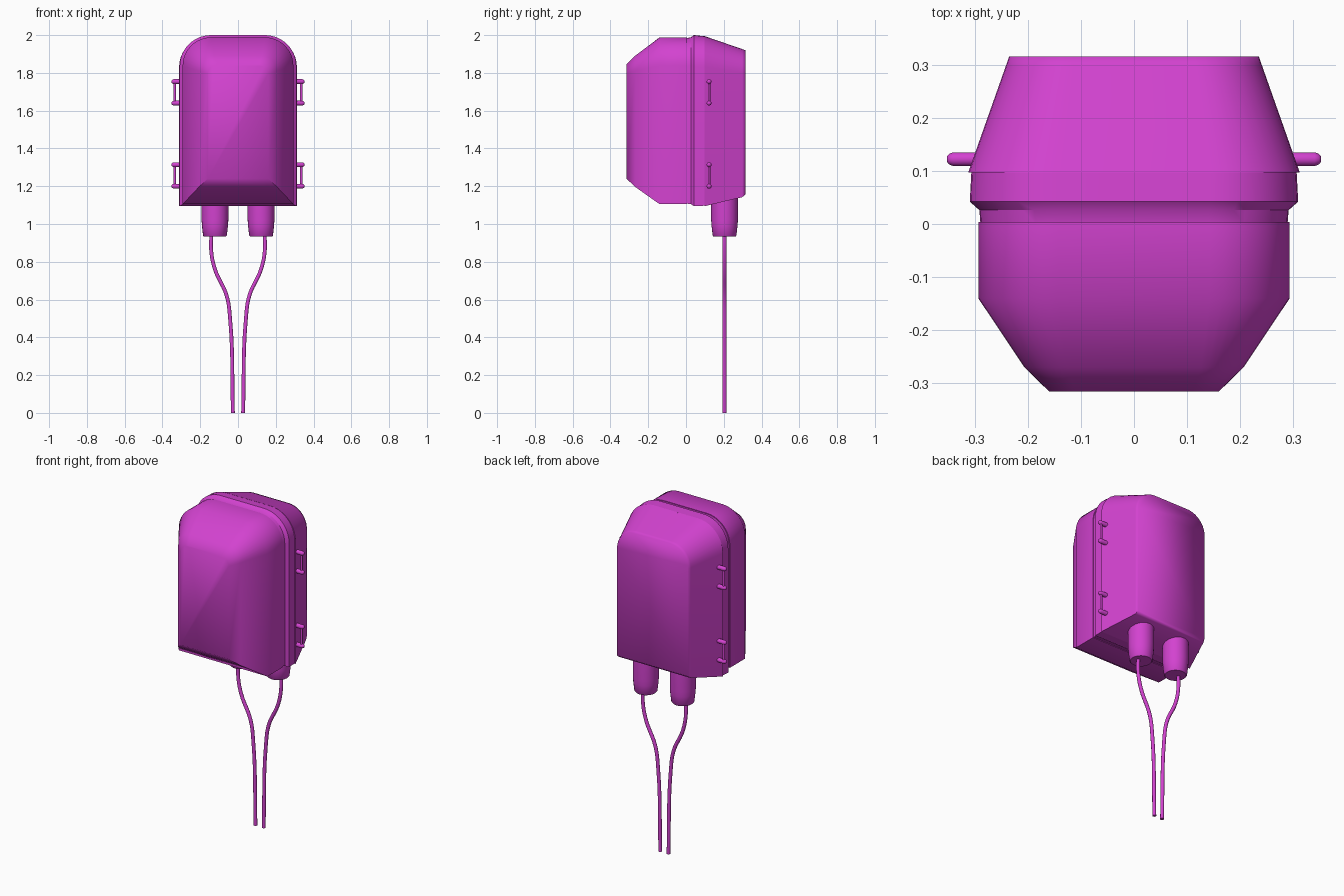
import bpy, bmesh, math
from mathutils import Vector, Matrix

if "Cube" in bpy.data.objects:
    bpy.data.objects.remove(bpy.data.objects["Cube"])

mat = bpy.data.materials.new("magenta")
mat.diffuse_color = (0.65, 0.055, 0.63, 1)
mat.use_nodes = True
mat.node_tree.nodes["Principled BSDF"].inputs["Base Color"].default_value = mat.diffuse_color


def finish(ob, angle):
    ob.data.materials.append(mat)
    bpy.ops.object.select_all(action='DESELECT')
    ob.select_set(True)
    bpy.context.view_layer.objects.active = ob
    bpy.ops.object.shade_smooth_by_angle(angle=math.radians(angle))


def mesh_object(name, bm, angle):
    bmesh.ops.recalc_face_normals(bm, faces=bm.faces)
    me = bpy.data.meshes.new(name)
    bm.to_mesh(me)
    bm.free()
    ob = bpy.data.objects.new(name, me)
    bpy.context.collection.objects.link(ob)
    finish(ob, angle)


def skin(bm, rings):
    for a, b in zip(rings, rings[1:]):
        n = len(a)
        for i in range(n):
            bm.faces.new((a[i], a[(i + 1) % n], b[(i + 1) % n], b[i]))
    bm.faces.new(rings[0])
    bm.faces.new(rings[-1])


def shell(name, sections, angle, seg=10):
    """Loft of arch-shaped sections: (y, half width, bottom z, top z, corner radius)."""
    bm = bmesh.new()
    rings = []
    for y, w, z0, z1, r in sections:
        pts = [(w, z0)]
        for side in (0, 1):
            cx = (w - r) * (1 - 2 * side)
            for i in range(seg + 1):
                a = math.pi / 2 * (side + i / seg)
                pts.append((cx + r * math.cos(a), z1 - r + r * math.sin(a)))
        pts.append((-w, z0))
        rings.append([bm.verts.new((x, y, z)) for x, z in pts])
    skin(bm, rings)
    mesh_object(name, bm, angle)


def turned(name, profile, origin, axis, angle=40, seg=20):
    """Round part: (distance along axis, radius) pairs."""
    rot = Vector(axis).to_track_quat('Z', 'Y').to_matrix().to_4x4()
    m = Matrix.Translation(origin) @ rot
    bm = bmesh.new()
    rings = [[bm.verts.new(m @ Vector((r * math.cos(t), r * math.sin(t), d)))
              for t in (2 * math.pi * i / seg for i in range(seg))] for d, r in profile]
    skin(bm, rings)
    mesh_object(name, bm, angle)


# Front cover, joint flange and tapered rear housing
shell("front_cover", [(-0.315, 0.16, 1.24, 1.845, 0.05), (-0.27, 0.206, 1.197, 1.89, 0.08),
                      (-0.14, 0.293, 1.105, 1.988, 0.15), (0.004, 0.293, 1.105, 1.988, 0.15)], 50)
shell("joint_flange", [(0.0, 0.289, 1.109, 1.984, 0.15), (0.026, 0.291, 1.105, 1.988, 0.15),
                       (0.042, 0.309, 1.095, 2.0, 0.165), (0.1, 0.306, 1.097, 1.994, 0.16)], 30)
shell("rear_housing", [(0.097, 0.312, 1.094, 1.995, 0.165), (0.298, 0.241, 1.142, 1.926, 0.125),
                       (0.315, 0.235, 1.158, 1.92, 0.12)], 75)

for s, side in ((-1, "left"), (1, "right")):
    # Hinge lugs with a thin pin between each pair
    for k, zc in enumerate((1.257, 1.697)):
        for dz in (-0.057, 0.057):
            turned(f"hinge_lug_{side}_{k}", [(0, 0.013), (0.06, 0.013), (0.068, 0.010), (0.072, 0.005)],
                   (s * 0.28, 0.122, zc + dz), (s, 0, 0), seg=14)
        turned(f"hinge_pin_{side}_{k}", [(0, 0.007), (0.114, 0.007)],
               (s * 0.335, 0.122, zc - 0.057), (0, 0, 1), seg=10)

    # Cable gland under the rear housing
    turned(f"cable_gland_{side}", [(0, 0.058), (0.006, 0.063), (0.06, 0.069), (0.09, 0.071), (0.24, 0.071)],
           (s * 0.122, 0.204, 0.933), (0, 0, 1), seg=28)

    # Hanging cable
    cu = bpy.data.curves.new(f"cable_{side}", 'CURVE')
    cu.dimensions = '3D'
    cu.bevel_depth = 0.0105
    cu.bevel_resolution = 3
    cu.resolution_u = 6
    cu.use_fill_caps = True
    path = [(0.14, 0.96), (0.142, 0.86), (0.122, 0.76), (0.06, 0.62), (0.042, 0.5), (0.027, 0.0)]
    sp = cu.splines.new('BEZIER')
    sp.bezier_points.add(len(path) - 1)
    for p, (x, z) in zip(sp.bezier_points, path):
        p.co = (s * x, 0.204, z)
        p.handle_left_type = p.handle_right_type = 'AUTO'
    cu.materials.append(mat)
    bpy.context.collection.objects.link(bpy.data.objects.new(f"cable_{side}", cu))
